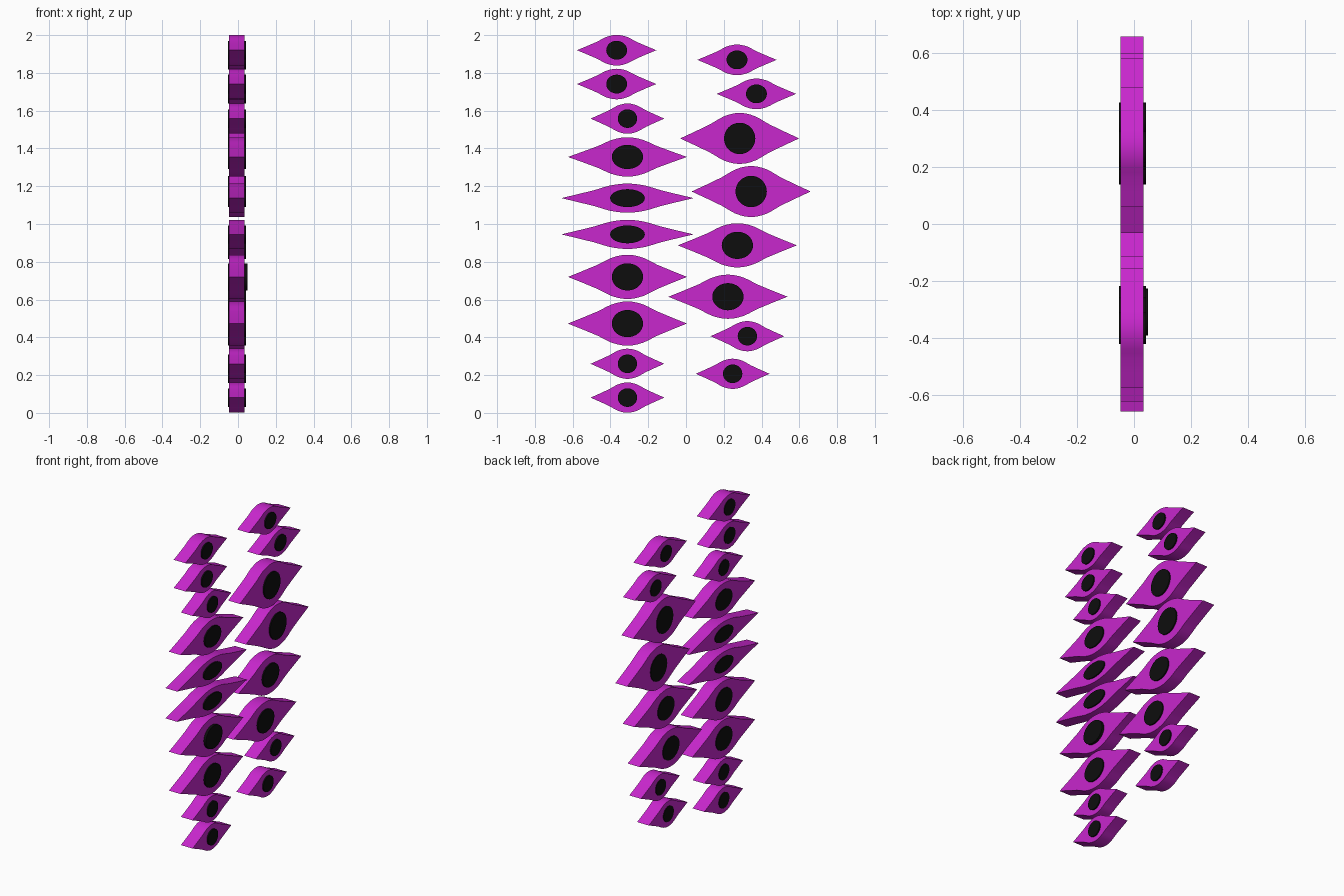
import bpy, bmesh, math

if "Cube" in bpy.data.objects:
    bpy.data.objects.remove(bpy.data.objects["Cube"])

def material(name, rgb):
    m = bpy.data.materials.new(name)
    m.diffuse_color = (*rgb, 1)
    m.use_nodes = True
    m.node_tree.nodes["Principled BSDF"].inputs["Base Color"].default_value = m.diffuse_color
    return m

MAGENTA = material("magenta", (0.58, 0.02, 0.61))
BLACK = material("black", (0.004, 0.004, 0.004))

def plate(name, outline, x0, x1, mat):
    """Extrude a (y, z) outline along x."""
    bm = bmesh.new()
    face = bm.faces.new([bm.verts.new((x0, y, z)) for y, z in outline])
    new = bmesh.ops.extrude_face_region(bm, geom=[face])["geom"]
    bmesh.ops.translate(bm, vec=(x1 - x0, 0, 0),
                        verts=[v for v in new if isinstance(v, bmesh.types.BMVert)])
    bmesh.ops.recalc_face_normals(bm, faces=bm.faces)
    mesh = bpy.data.meshes.new(name)
    bm.to_mesh(mesh)
    bm.free()
    mesh.materials.append(mat)
    ob = bpy.data.objects.new(name, mesh)
    bpy.context.collection.objects.link(ob)
    bpy.context.view_layer.objects.active = ob
    ob.select_set(True)
    bpy.ops.object.shade_smooth_by_angle(angle=math.radians(30))
    ob.select_set(False)

# Quarter of the pointed eye outline, tip to crown, mirrored into a full loop
q = [(1, 0), (0.75, 0.27), (0.5, 0.55), (0.42, 0.66), (0.35, 0.76),
     (0.27, 0.86), (0.18, 0.935), (0.09, 0.985), (0, 1)]
half = q + [(-u, v) for u, v in q[-2::-1]]
EYE = half + [(-u, -v) for u, v in half[1:-1]]
DISC = [(0.263 * math.cos(math.tau * i / 32), 0.615 * math.sin(math.tau * i / 32))
        for i in range(32)]

# Size types: half width, half height
SIZES = {"S": (0.195, 0.08), "M": (0.21, 0.081), "flat": (0.35, 0.077),
         "L": (0.315, 0.104), "XL": (0.315, 0.117), "XXL": (0.315, 0.135)}

# Each eye: y, z, size
EYES = [
    (-0.367, 1.92, "M"), (-0.367, 1.741, "M"), (-0.31, 1.558, "S"),
    (-0.31, 1.355, "L"), (-0.31, 1.137, "flat"), (-0.31, 0.945, "flat"),
    (-0.31, 0.72, "XL"), (-0.31, 0.473, "XL"), (-0.31, 0.26, "S"),
    (-0.31, 0.081, "S"),
    (0.27, 1.869, "M"), (0.373, 1.689, "M"), (0.284, 1.453, "XXL"),
    (0.345, 1.172, "XXL"), (0.272, 0.887, "XL"), (0.222, 0.615, "XL"),
    (0.325, 0.406, "S"), (0.247, 0.207, "S"),
]

for i, (y, z, size) in enumerate(EYES):
    w, h = SIZES[size]
    place = lambda pts: [(y + u * w, z + v * h) for u, v in pts]
    plate(f"eye_{i + 1}", place(EYE), -0.048, 0.034, MAGENTA)
    # One pupil stands slightly prouder than the others
    plate(f"pupil_{i + 1}", place(DISC), -0.052, 0.05 if i == 6 else 0.042, BLACK)
